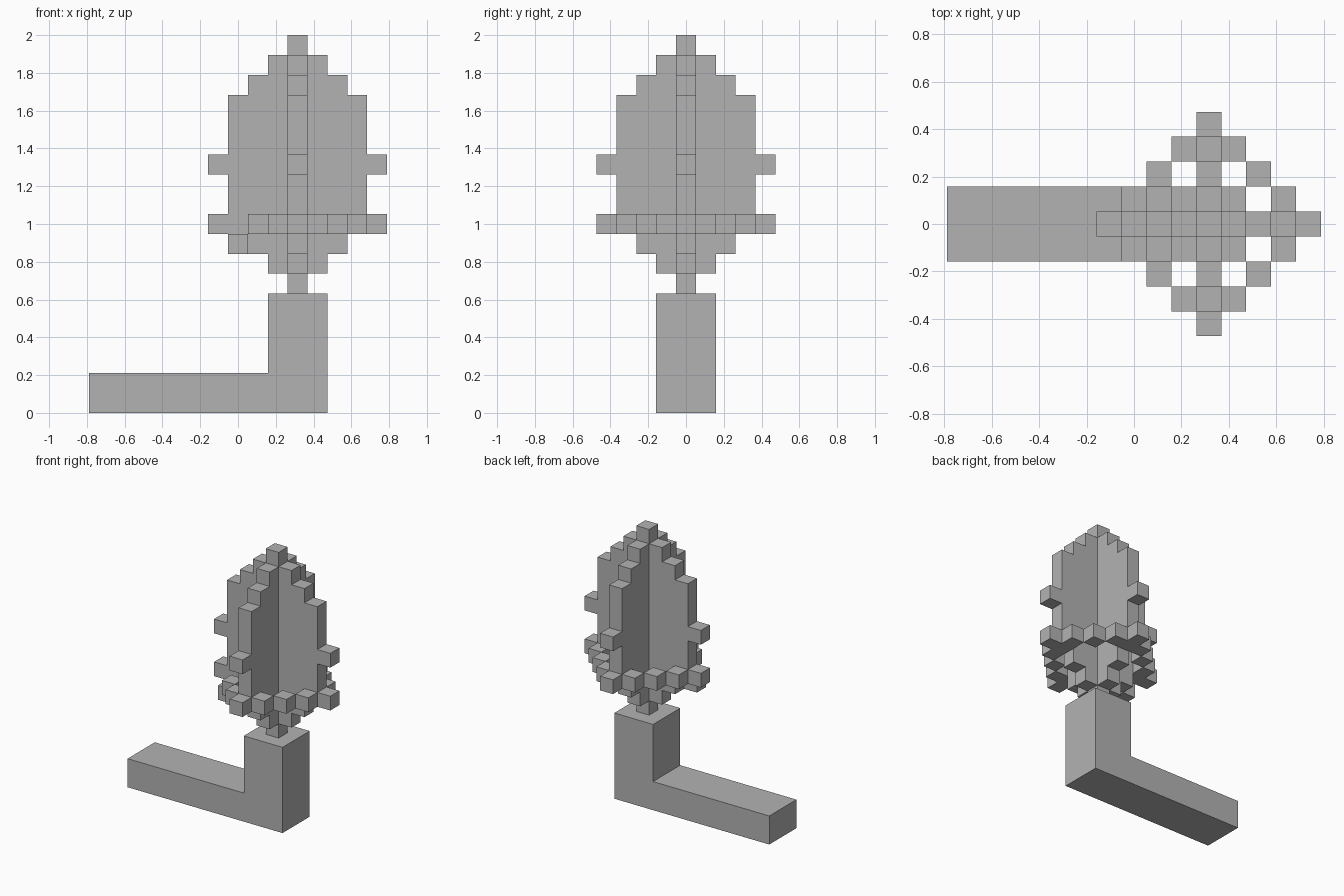
import bpy
import bmesh
from mathutils import Vector

cube = bpy.data.objects.get("Cube")
if cube:
    bpy.data.objects.remove(cube, do_unlink=True)

U = 2 / 19                 # edge length of one block
CENTRE = Vector((3, 0, 0))  # axis of the upright, in blocks

grey = bpy.data.materials.new("plain_grey")
grey.use_nodes = True
colour = (0.45, 0.45, 0.45, 1)
grey.diffuse_color = colour
grey.node_tree.nodes["Principled BSDF"].inputs["Base Color"].default_value = colour


def finish(name, bm):
    bmesh.ops.recalc_face_normals(bm, faces=bm.faces)
    mesh = bpy.data.meshes.new(name)
    bm.to_mesh(mesh)
    bm.free()
    mesh.materials.append(grey)
    obj = bpy.data.objects.new(name, mesh)
    bpy.context.collection.objects.link(obj)
    return obj


def block_shell(name, cells):
    """Outer skin of a set of unit blocks, with flat areas merged."""
    bm = bmesh.new()
    for cell in cells:
        for axis in range(3):
            for sign in (-1, 1):
                beside = list(cell)
                beside[axis] += sign
                if tuple(beside) in cells:
                    continue
                n, a, b = Vector(), Vector(), Vector()
                n[axis] = sign / 2
                a[(axis + 1) % 3] = 0.5
                b[(axis + 2) % 3] = sign * 0.5
                mid = CENTRE + Vector(cell) + Vector((0, 0, 0.5)) + n
                corners = (mid - a - b, mid + a - b, mid + a + b, mid - a + b)
                bm.faces.new([bm.verts.new(c * U) for c in corners])
    bmesh.ops.remove_doubles(bm, verts=bm.verts, dist=0.001)
    bmesh.ops.dissolve_limit(bm, angle_limit=0.01, verts=bm.verts, edges=bm.edges)
    return finish(name, bm)


# L-shaped stand: side profile extruded through its depth
bm = bmesh.new()
outline = [(-7.5, 0), (4.5, 0), (4.5, 6), (1.5, 6), (1.5, 2), (-7.5, 2)]
face = bm.faces.new([bm.verts.new((x * U, -1.5 * U, z * U)) for x, z in outline])
side = bmesh.ops.extrude_face_region(bm, geom=[face])["geom"]
bmesh.ops.translate(bm, vec=(0, 3 * U, 0),
                    verts=[v for v in side if isinstance(v, bmesh.types.BMVert)])
finish("stand", bm)

# Crossed blades: half-width of each layer, from the stem to the tip
cells = set()
for layer, half in enumerate([0, 1, 2, 4, 3, 3, 4, 3, 3, 3, 2, 1, 0], start=6):
    for i in range(-half, half + 1):
        cells |= {(i, 0, layer), (0, i, layer)}

# Diamond ring round the blades, with one block dropped a layer
for i in range(1, 4):
    for sx in (-1, 1):
        for sy in (-1, 1):
            x, y = sx * i, sy * (4 - i)
            cells.add((x, y, 8 if (x, y) == (-3, -1) else 9))
block_shell("crossed_blades_and_ring", cells)
